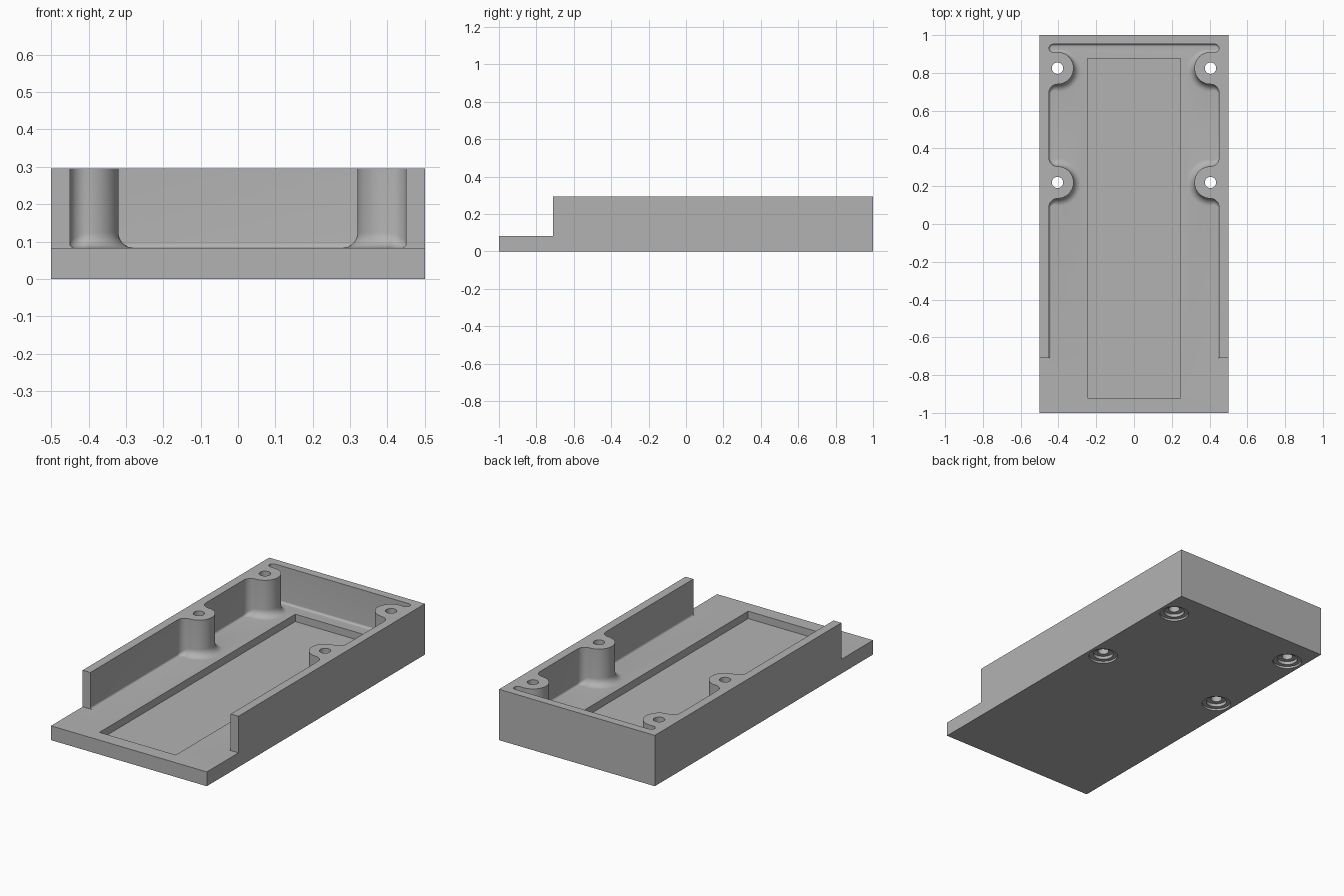
import bpy, bmesh
from math import sin, cos, pi, radians

FLOOR, TOP = 0.083, 0.295        # slab top and wall top heights
WALL_X, FRONT_Y = 0.45, -0.71    # inner wall face and open front end
BOSS_X, BOSS_R, BLEND = 0.405, 0.085, 0.045
BOSS_Y = (0.22, 0.825)
FOOT, BOSS_FOOT = 0.012, 0.042   # floor fillet radii

if "Cube" in bpy.data.objects:
    bpy.data.objects.remove(bpy.data.objects["Cube"])

grey = bpy.data.materials.new("plain grey")
grey.use_nodes = True
grey.diffuse_color = (0.45, 0.45, 0.45, 1)
grey.node_tree.nodes["Principled BSDF"].inputs["Base Color"].default_value = grey.diffuse_color


def finish(bm, name):
    bmesh.ops.recalc_face_normals(bm, faces=bm.faces)
    mesh = bpy.data.meshes.new(name)
    bm.to_mesh(mesh)
    bm.free()
    mesh.materials.append(grey)
    obj = bpy.data.objects.new(name, mesh)
    bpy.context.collection.objects.link(obj)
    return obj


def loft(name, rings):
    """Closed solid through equal-length rings of points."""
    bm = bmesh.new()
    loops = [[bm.verts.new(p) for p in ring] for ring in rings]
    n = len(loops[0])
    for a, b in zip(loops, loops[1:]):
        for i in range(n):
            j = (i + 1) % n
            bm.faces.new((a[i], a[j], b[j], b[i]))
    bm.faces.new(loops[0])
    bm.faces.new(loops[-1])
    return finish(bm, name)


def box(name, x, y0, y1, z0, z1):
    corners = [(-x, y0), (x, y0), (x, y1), (-x, y1)]
    return loft(name, [[(*c, z) for c in corners] for z in (z0, z1)])


def turned(name, x, y, profile, n=40):
    """Solid of revolution from (radius, height) pairs."""
    return loft(name, [[(x + r * cos(2 * pi * i / n), y + r * sin(2 * pi * i / n), z)
                        for i in range(n)] for r, z in profile])


def combine(target, tool, operation):
    mod = target.modifiers.new(operation.title(), "BOOLEAN")
    mod.operation, mod.solver, mod.object = operation, "EXACT", tool
    bpy.context.view_layer.objects.active = target
    bpy.ops.object.modifier_apply(modifier=mod.name)
    bpy.data.objects.remove(tool)


def arc(cx, cy, r, a0, a1, side, foot, n=12):
    """Points as (x, y, normal x, normal y, foot radius); side -1 faces the centre."""
    pts = []
    for i in range(n + 1):
        t = i / n
        c, s = cos(radians(a0 + (a1 - a0) * t)), sin(radians(a0 + (a1 - a0) * t))
        pts.append((cx + r * c, cy + r * s, side * c, side * s, foot(t)))
    return pts


# Inner outline of the right half, from the open front to the back wall
grow = lambda t: FOOT + (BOSS_FOOT - FOOT) * t
fade = lambda t: grow(1 - t)
late_fade = lambda t: grow(min(1, 2 * (1 - t)))
full = lambda t: BOSS_FOOT
small = lambda t: FOOT
reach = BOSS_R + BLEND
mid, back = BOSS_Y
half = [(-WALL_X, FRONT_Y, 1, 0, FOOT)]
half += arc(-BOSS_X, mid - reach, BLEND, 180, 90, -1, grow)
half += arc(-BOSS_X, mid, BOSS_R, -90, 90, 1, full, 24)[1:]
half += arc(-BOSS_X, mid + reach, BLEND, 270, 180, -1, fade)[1:]
half += arc(-BOSS_X, back - reach, BLEND, 180, 90, -1, grow)
half += arc(-BOSS_X, back, BOSS_R, -90, 90, 1, late_fade, 24)[1:]
half += arc(-0.429, 0.931, 0.021, 270, 90, -1, small)
outline = half + [(-x, y, -nx, ny, f) for x, y, nx, ny, f in reversed(half)]
outline += [(x, y, 0, 0, FOOT) for x, y in
            ((0.5, FRONT_Y), (0.5, 1), (-0.5, 1), (-0.5, FRONT_Y))]

# Walls with screw bosses, flaring into the floor
rings = [[(x, y, TOP) for x, y, *_ in outline]]
for k in range(9):
    a = pi / 2 * k / 8
    rings.append([(x + nx * f * (1 - cos(a)), y + ny * f * (1 - cos(a)),
                   FLOOR + f * (1 - sin(a))) for x, y, nx, ny, f in outline])
rings.append([(x, y, FLOOR / 2) for x, y, _ in rings[-1]])
walls = loft("walls", rings)

# Floor slab with a shallow rectangular recess
tray = box("tray", 0.5, -1, 1, 0, FLOOR)
combine(tray, walls, "UNION")
combine(tray, box("recess_cutter", 0.245, -0.92, 0.875, 0.04, 0.2), "DIFFERENCE")

# Screw holes, with stepped counterbores underneath
hole = [(0.078, -0.1), (0.078, 0.012), (0.055, 0.012), (0.055, 0.03),
        (0.03, 0.03), (0.03, 0.4)]
for x in (-BOSS_X, BOSS_X):
    for y in BOSS_Y:
        combine(tray, turned("hole_cutter", x, y, hole), "DIFFERENCE")

bpy.ops.object.select_all(action="DESELECT")
tray.select_set(True)
bpy.context.view_layer.objects.active = tray
bpy.ops.object.shade_smooth_by_angle(angle=radians(30))
